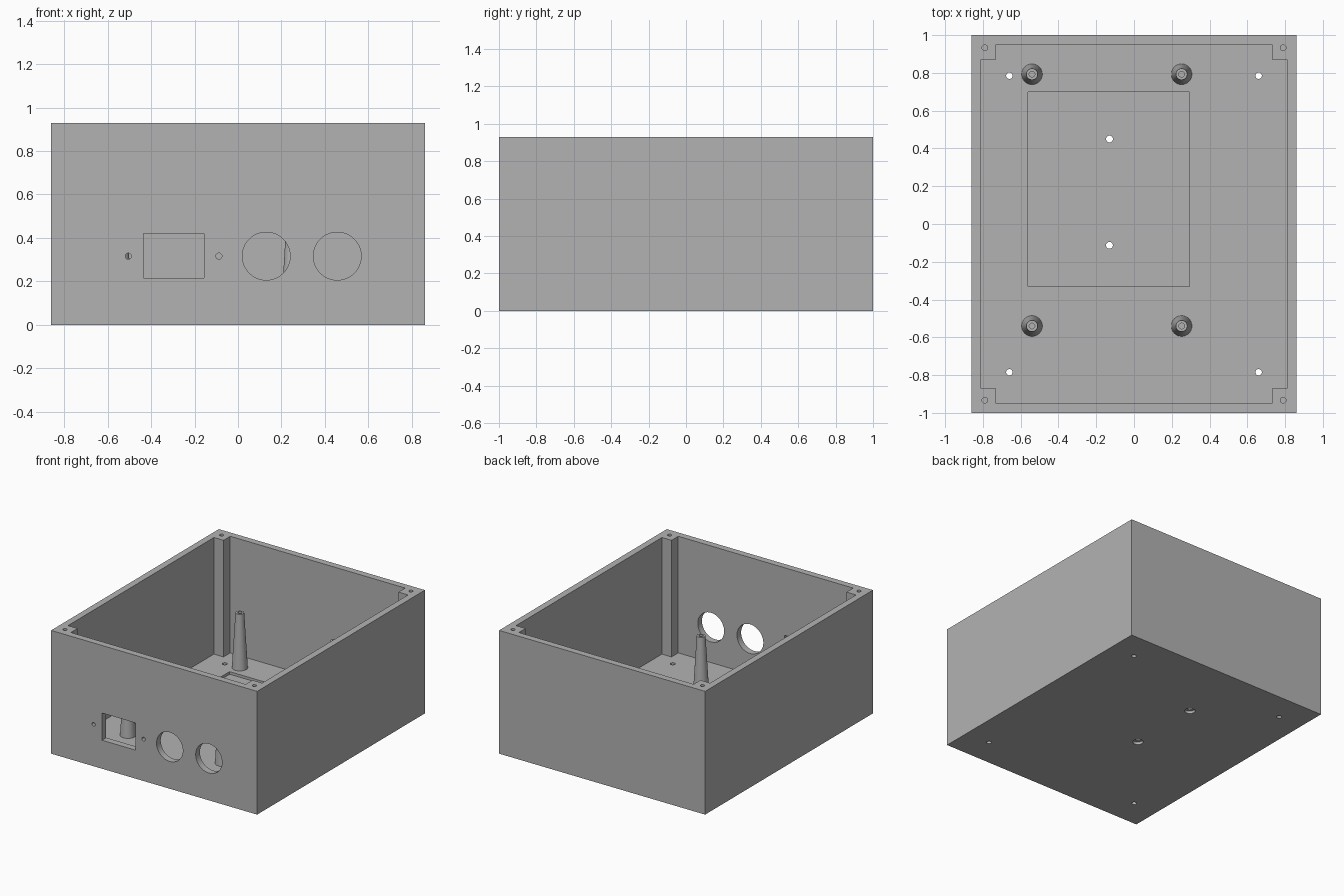
import bpy, bmesh, math
from mathutils import Matrix

cube = bpy.data.objects.get("Cube")
if cube:
    bpy.data.objects.remove(cube, do_unlink=True)

HX, HY, HZ = 0.86, 1.0, 0.93      # outer half sizes and height
IX, IY = 0.81, 0.95               # inner half sizes
PX, PY = 0.73, 0.87               # inner edges of the corner posts
FLOOR = 0.05

grey = bpy.data.materials.new("plain_grey")
grey.use_nodes = True
COLOR = (0.45, 0.45, 0.45, 1)
grey.diffuse_color = COLOR
grey.node_tree.nodes["Principled BSDF"].inputs["Base Color"].default_value = COLOR


def make_object(name, bm):
    bmesh.ops.recalc_face_normals(bm, faces=bm.faces)
    mesh = bpy.data.meshes.new(name)
    bm.to_mesh(mesh)
    bm.free()
    mesh.materials.append(grey)
    obj = bpy.data.objects.new(name, mesh)
    bpy.context.collection.objects.link(obj)
    return obj


def prism(name, outline, z0, z1):
    bm = bmesh.new()
    face = bm.faces.new([bm.verts.new((x, y, z0)) for x, y in outline])
    top = bmesh.ops.extrude_face_region(bm, geom=[face])["geom"]
    verts = [v for v in top if isinstance(v, bmesh.types.BMVert)]
    bmesh.ops.translate(bm, verts=verts, vec=(0, 0, z1 - z0))
    return make_object(name, bm)


def box(name, x0, x1, y0, y1, z0, z1):
    return prism(name, [(x0, y0), (x1, y0), (x1, y1), (x0, y1)], z0, z1)


def cylinder(name, center, radius, depth, along_y=False, sides=32):
    turn = Matrix.Rotation(math.pi / 2 if along_y else 0, 4, "X")
    bm = bmesh.new()
    bmesh.ops.create_cone(bm, cap_ends=True, segments=sides, radius1=radius,
                          radius2=radius, depth=depth,
                          matrix=Matrix.Translation(center) @ turn)
    return make_object(name, bm)


def smooth(obj):
    bpy.ops.object.select_all(action="DESELECT")
    obj.select_set(True)
    bpy.context.view_layer.objects.active = obj
    bpy.ops.object.shade_smooth_by_angle(angle=math.radians(30))


def cut(target, cutter):
    cutter.hide_render = True
    mod = target.modifiers.new("cut", "BOOLEAN")
    mod.operation = "DIFFERENCE"
    mod.solver = "EXACT"
    mod.object = cutter
    bpy.context.view_layer.objects.active = target
    bpy.ops.object.modifier_apply(modifier=mod.name)
    bpy.data.objects.remove(cutter, do_unlink=True)


# Open-topped case, hollowed so that a square post remains in each corner
case = box("case", -HX, HX, -HY, HY, 0, HZ)
quarter = [(IX, PY), (PX, PY), (PX, IY)]
outline = (quarter + [(-x, y) for x, y in reversed(quarter)]
           + [(-x, -y) for x, y in quarter] + [(x, -y) for x, y in reversed(quarter)])
cut(case, prism("cavity", outline, FLOOR, HZ + 0.1))

# Lid screw holes in the posts and mounting holes through the floor
for sx in (-1, 1):
    for sy in (-1, 1):
        cut(case, cylinder("lid_hole", (sx * 0.79, sy * 0.933, HZ), 0.015, 0.4))
        cut(case, cylinder("floor_hole", (sx * 0.66, sy * 0.785, 0), 0.017, 0.2))

# Shallow floor recess with two counterbored holes
cut(case, box("recess", -0.56, 0.295, -0.33, 0.70, 0.03, 0.2))
for y in (-0.113, 0.45):
    cut(case, cylinder("recess_hole", (-0.13, y, 0), 0.018, 0.2))
    cut(case, cylinder("counterbore", (-0.13, y, 0), 0.036, 0.04))

# Front panel: socket window, its two screw holes and two round openings
cut(case, box("socket_window", -0.435, -0.157, -1.1, -0.9, 0.215, 0.42))
for x, radius, sides in ((-0.505, 0.014, 24), (-0.088, 0.014, 24),
                         (0.13, 0.11, 64), (0.457, 0.11, 64)):
    cut(case, cylinder("front_hole", (x, -1, 0.316), radius, 0.2, True, sides))
smooth(case)


# Tapered standoffs with a blind screw hole in the top
def standoff(name, x, y):
    profile = [(0.055, FLOOR - 0.005), (0.03, 0.465), (0.015, 0.465),
               (0.015, 0.3), (0, 0.3)]
    bm = bmesh.new()
    verts = [bm.verts.new((x + r, y, z)) for r, z in profile]
    edges = [bm.edges.new(pair) for pair in zip(verts, verts[1:])]
    bmesh.ops.spin(bm, geom=verts + edges, cent=(x, y, 0), axis=(0, 0, 1),
                   angle=math.tau, steps=48)
    bmesh.ops.remove_doubles(bm, verts=bm.verts, dist=0.0001)
    bmesh.ops.holes_fill(bm, edges=[e for e in bm.edges if e.is_boundary], sides=0)
    smooth(make_object(name, bm))


for side, x in (("right", -0.54), ("left", 0.252)):
    for end, y in (("front", -0.54), ("back", 0.793)):
        standoff(f"{end}_{side}_standoff", x, y)
